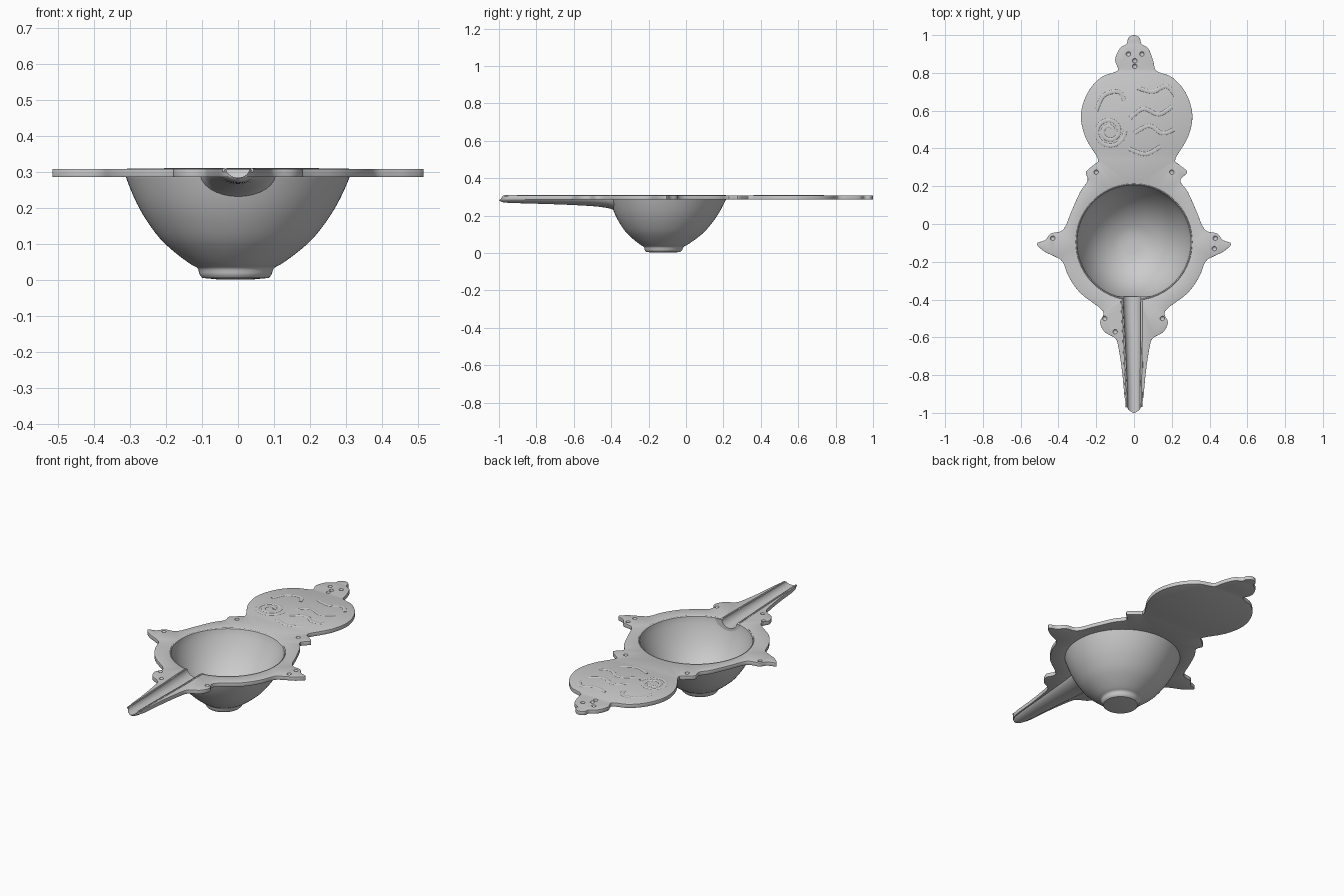
import bpy, bmesh, math
from mathutils import Vector

if "Cube" in bpy.data.objects:
    bpy.data.objects.remove(bpy.data.objects["Cube"])

CY = -0.095            # bowl centre on y
BOT, TOP = 0.286, 0.308  # flange plate heights


def smooth_path(pts, sub=4, closed=False):
    """Catmull-Rom interpolation through the points."""
    p = [Vector(q) for q in pts]
    n, out = len(p), []
    get = (lambda i: p[i % n]) if closed else (lambda i: p[max(0, min(n - 1, i))])
    for i in range(n if closed else n - 1):
        a, b, c, d = (get(i + k) for k in (-1, 0, 1, 2))
        for s in range(sub):
            t = s / sub
            out.append(0.5 * (2 * b + (c - a) * t + (2 * a - 5 * b + 4 * c - d) * t * t
                              + (3 * b - a - 3 * c + d) * t ** 3))
    return out if closed else out + [p[-1]]


def make(name, bm):
    bmesh.ops.recalc_face_normals(bm, faces=bm.faces)
    me = bpy.data.meshes.new(name)
    bm.to_mesh(me)
    bm.free()
    ob = bpy.data.objects.new(name, me)
    bpy.context.collection.objects.link(ob)
    return ob


def loft(name, rings):
    bm = bmesh.new()
    rows = [[bm.verts.new(v) for v in r] for r in rings]
    n = len(rows[0])
    for a, b in zip(rows, rows[1:]):
        for i in range(n):
            bm.faces.new((a[i], a[(i + 1) % n], b[(i + 1) % n], b[i]))
    bm.faces.new(rows[0])
    bm.faces.new(rows[-1])
    return make(name, bm)


def tube(name, paths, radius, zscale=1.0, z=0.0):
    """Round strands along paths, with heights squashed about z."""
    cu = bpy.data.curves.new(name, 'CURVE')
    cu.dimensions, cu.bevel_depth = '3D', radius
    cu.bevel_resolution, cu.use_fill_caps = 2, True
    for path in paths:
        sp = cu.splines.new('POLY')
        sp.points.add(len(path) - 1)
        for pt, co in zip(sp.points, path):
            pt.co = (co[0], co[1], (co[2] - z) / zscale, 1)
    ob = bpy.data.objects.new(name, cu)
    bpy.context.collection.objects.link(ob)
    ob.location.z, ob.scale.z = z, zscale
    return ob


def finish(ob, angle=35):
    """Apply modifiers and shade smooth."""
    bpy.ops.object.select_all(action='DESELECT')
    ob.select_set(True)
    bpy.context.view_layer.objects.active = ob
    bpy.ops.object.convert(target='MESH')
    bpy.ops.object.shade_smooth_by_angle(angle=math.radians(angle))


def cut(ob, cutter):
    m = ob.modifiers.new('cut', 'BOOLEAN')
    m.operation, m.object, m.solver = 'DIFFERENCE', cutter, 'EXACT'


# Flange plate with handle, ears and lobes: half outline, mirrored
half = [(0, 1.0), (.03, .985), (.038, .955), (.075, .93), (.1, .87), (.098, .82),
        (.12, .803), (.19, .775), (.26, .695), (.295, .58), (.272, .46), (.205, .345),
        (.225, .315), (.268, .275), (.245, .23), (.285, .17), (.33, .07), (.375, -.03),
        (.44, -.05), (.47, -.085), (.515, -.105), (.475, -.145), (.42, -.172), (.378, -.2),
        (.345, -.28), (.28, -.37), (.165, -.46), (.18, -.52), (.155, -.572), (.1, -.605),
        (.082, -.655), (.062, -.79), (.048, -.93), (.03, -.98), (0, -.997)]
loop = half + [(-x, y) for x, y in half[-2:0:-1]]
shift = lambda y: 0.014 if 0.25 < y < 0.83 else 0
loop = [(x + shift(y), y) for x, y in loop]
outline = smooth_path(loop, 4, True)
hole = [(.305 * math.cos(k * math.tau / 96), CY + .305 * math.sin(k * math.tau / 96))
        for k in range(96)]
bm = bmesh.new()
edges = []
for ring in (outline, hole):
    vs = [bm.verts.new((v[0], v[1], BOT)) for v in ring]
    edges += [bm.edges.new((vs[i - 1], vs[i])) for i in range(len(vs))]
bmesh.ops.triangle_fill(bm, use_beauty=True, edges=edges)
ext = bmesh.ops.extrude_face_region(bm, geom=bm.faces[:])
for v in ext['geom']:
    if isinstance(v, bmesh.types.BMVert):
        v.co.z = TOP
plate = make('flange_plate', bm)
bev = plate.modifiers.new('round', 'BEVEL')
bev.width, bev.segments, bev.limit_method = 0.006, 2, 'ANGLE'
bev.angle_limit = math.radians(60)

# Bowl with foot: revolved closed profile, leaning slightly to the front
outer = smooth_path([(.092, .006), (.1, .016), (.106, .033), (.125, .044), (.165, .073),
                     (.21, .113), (.25, .165), (.278, .212), (.298, .255), (.312, .29)], 3)
inner = smooth_path([(.302, .306), (.294, .275), (.272, .222), (.24, .165), (.2, .115),
                     (.15, .073), (.09, .042), (.04, .032)], 3)
prof = [Vector((.05, .002))] + outer + [Vector((.312, .304)), Vector((.307, .31))] + inner
bm = bmesh.new()
N = 72
rows = []
for k in range(N):
    a = k * math.tau / N
    rows.append([bm.verts.new((r * math.cos(a) - .007 * (1 - z / .31),
                               CY + r * math.sin(a) - .027 * (1 - z / .31), z))
                 for r, z in prof])
for k in range(N):
    p, q = rows[k - 1], rows[k]
    for i in range(len(prof) - 1):
        bm.faces.new((p[i], q[i], q[i + 1], p[i + 1]))
for i in (0, -1):
    bm.faces.new([r[i] for r in rows])
bowl = make('bowl', bm)

# Spout body: half-round trough shell (y, half width, bottom z)
secs = smooth_path([(-.385, .11, .23), (-.42, .095, .241), (-.5, .085, .251),
                    (-.65, .072, .259), (-.8, .06, .264), (-.93, .048, .268),
                    (-.98, .032, .272), (-1.0, .012, .282)], 3)
spout = loft('spout', [[(w * math.cos(math.pi * k / 16), y,
                         .305 - (.305 - b) * math.sin(math.pi * k / 16))
                        for k in range(17)] for y, w, b in secs])

# Channel cutter running from the bowl to the open tip (y, centre x, half width, depth)
chan = [(-.35, -.012, .05, .043), (-.42, -.011, .047, .043), (-.6, -.006, .042, .038),
        (-.8, -.003, .036, .034), (-1.03, 0, .032, .026)]
cutter = loft('channel_cutter', [[(c + w * math.cos(math.tau * k / 24), y,
                                   .311 + d * math.sin(math.tau * k / 24))
                                  for k in range(24)] for y, c, w, d in chan])
cutter.hide_render = True

# Drilled dents on the finial, ears, shoulders and lobes
dents = [(-.03, .9), (.042, .9), (.004, .865), (.004, .835), (.2, .275), (-.2, .275),
         (.43, -.075), (-.43, -.075), (.425, -.13), (.15, -.5), (-.155, -.5), (-.1, -.57)]
bm = bmesh.new()
for x, y in dents:
    r = bmesh.ops.create_uvsphere(bm, u_segments=12, v_segments=8, radius=.013)
    bmesh.ops.translate(bm, verts=r['verts'], vec=(x, y, TOP + .003))
dent_cutter = make('dent_cutter', bm)
dent_cutter.hide_render = True

cut(plate, dent_cutter)
for ob in (plate, bowl, spout):
    cut(ob, cutter)
    finish(ob)
for c in (cutter, dent_cutter):
    bpy.data.objects.remove(c)

# Raised beads along the channel
beads = [[(c + s * (w + .008), max(y, -.985), .305) for y, c, w, d in
          [(-.405, -.011, .047, 0)] + chan[2:4] + [(-.97, 0, .03, 0)]] for s in (-1, 1)]
finish(tube('channel_beads', beads, .006))

# Low relief on the handle: a scroll and flowing strands
scroll = [(-.13 + (.02 + .005 * t) * math.cos(t), .49 + (.02 + .005 * t) * math.sin(t), TOP - .001)
          for t in (k * .3 for k in range(43))]
strands = [[(-.2, .6), (-.16, .68), (-.08, .7), (-.05, .65)],
           [(-.02, .56), (.05, .61), (.13, .58), (.2, .62)],
           [(.0, .48), (.08, .52), (.15, .48), (.21, .5)],
           [(-.03, .4), (.06, .37), (.14, .41)],
           [(.02, .72), (.1, .7), (.17, .73), (.22, .68)]]
paths = [smooth_path([(x, y, TOP - .001) for x, y in s], 6) for s in strands]
finish(tube('handle_relief', [scroll] + paths, .011, .35, TOP - .001), 60)
